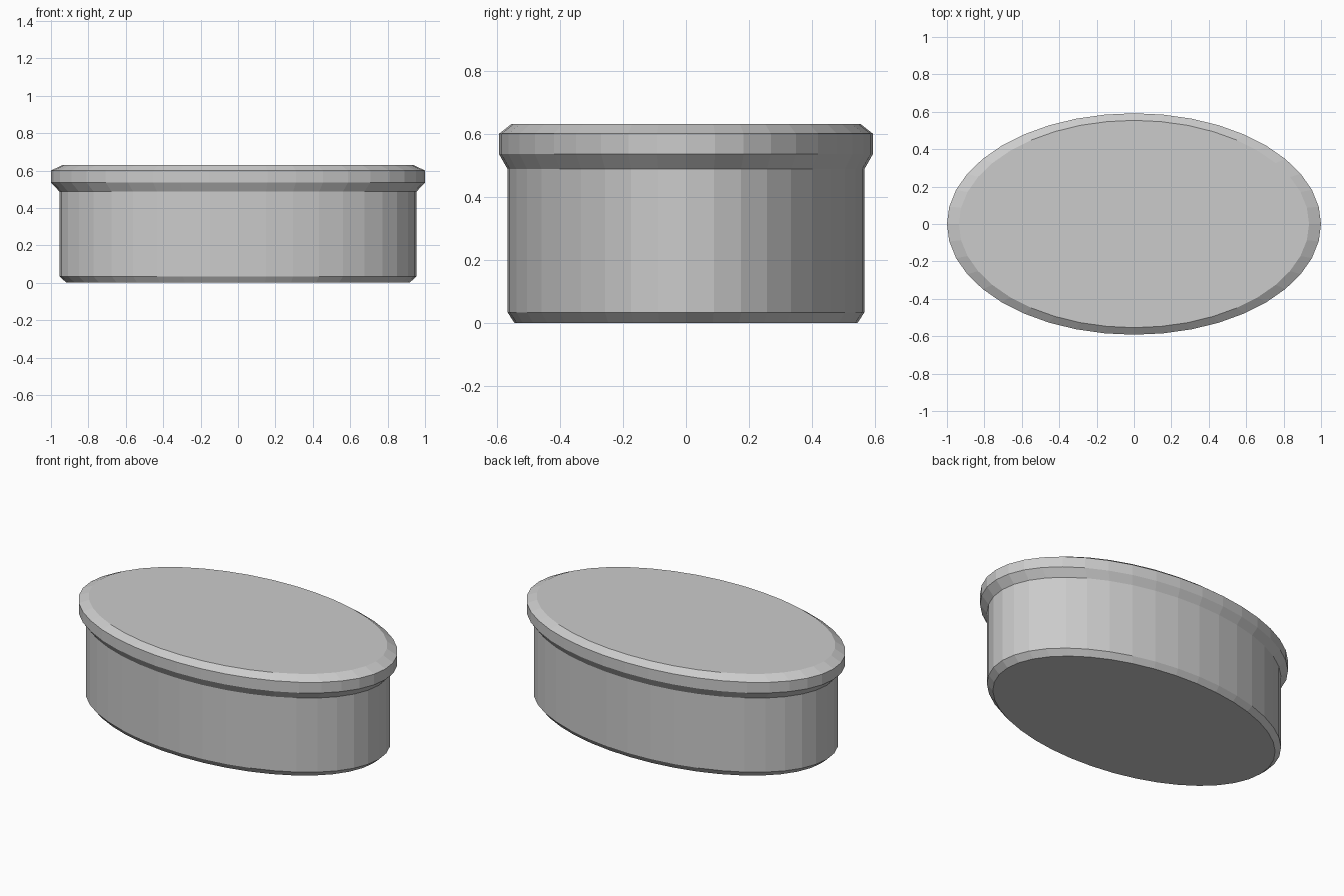
import bpy
import bmesh
from math import cos, sin, tau

SEGMENTS = 40
DEPTH_RATIO = 0.592  # ellipse depth relative to its width

cube = bpy.data.objects.get("Cube")
if cube:
    bpy.data.objects.remove(cube, do_unlink=True)

grey = bpy.data.materials.new("plain_grey")
grey.use_nodes = True
colour = (0.6, 0.6, 0.6, 1)
grey.diffuse_color = colour
grey.node_tree.nodes["Principled BSDF"].inputs["Base Color"].default_value = colour


def elliptical_solid(name, profile):
    """Stack elliptical rings given as (half width, height) and cap both ends."""
    bm = bmesh.new()
    angles = [tau * i / SEGMENTS for i in range(SEGMENTS)]
    rings = [[bm.verts.new((r * cos(a), r * DEPTH_RATIO * sin(a), z)) for a in angles]
             for r, z in profile]
    for low, high in zip(rings, rings[1:]):
        for i in range(SEGMENTS):
            j = (i + 1) % SEGMENTS
            bm.faces.new((low[i], low[j], high[j], high[i]))
    bm.faces.new(rings[0][::-1])
    bm.faces.new(rings[-1])
    mesh = bpy.data.meshes.new(name)
    bm.to_mesh(mesh)
    bm.free()
    mesh.materials.append(grey)
    obj = bpy.data.objects.new(name, mesh)
    bpy.context.collection.objects.link(obj)
    return obj


# Straight body with a chamfered foot, flared rim and chamfered flat top
elliptical_solid("oval_box", [
    (0.917, 0.0), (0.955, 0.034), (0.955, 0.488),
    (1.0, 0.535), (1.0, 0.6), (0.936, 0.63),
])
